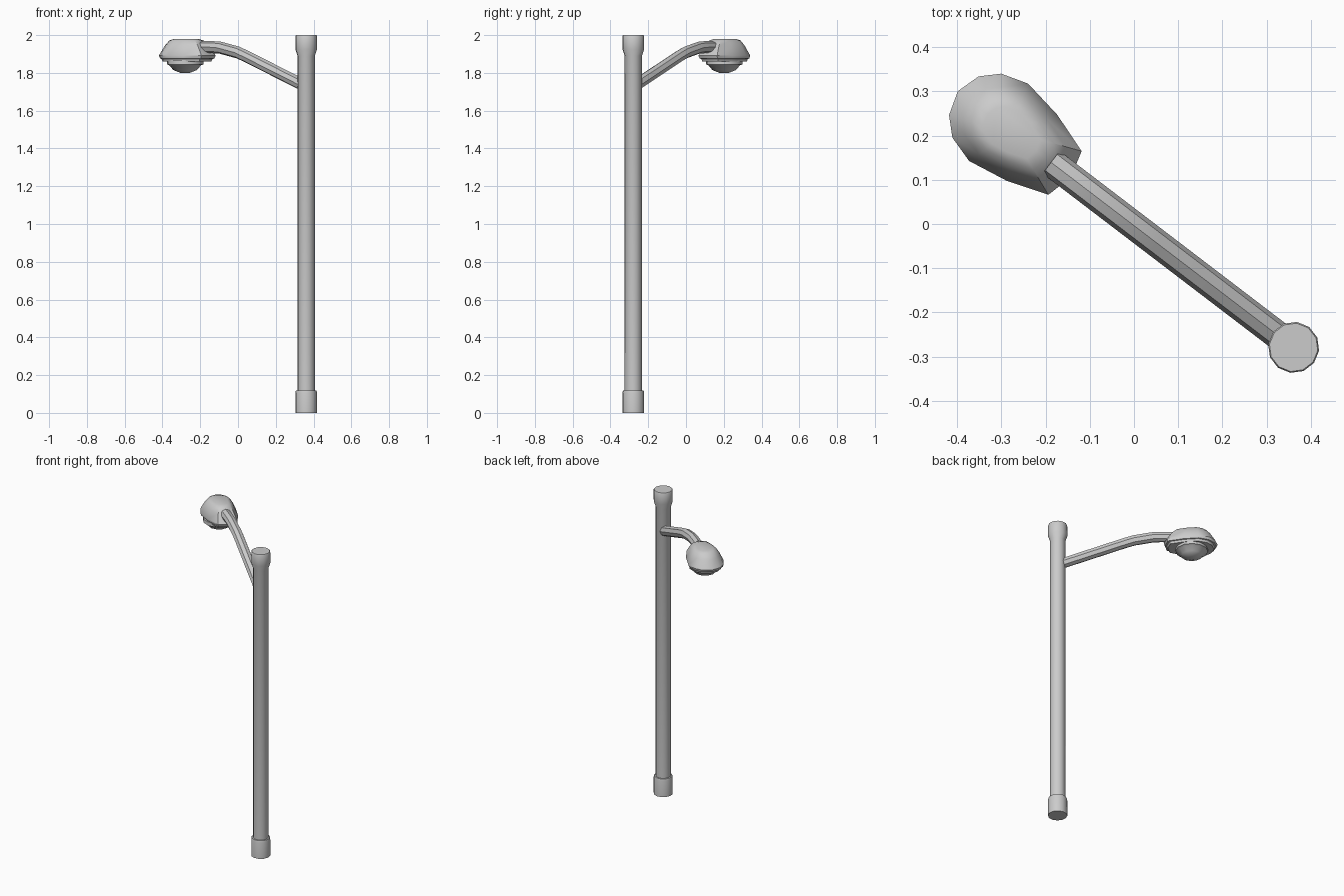
import bpy, bmesh
from math import cos, sin, tau, atan2, radians
from mathutils import Matrix, Vector

if "Cube" in bpy.data.objects:
    bpy.data.objects.remove(bpy.data.objects["Cube"])

POLE = Vector((0.361, -0.279, 0))
HEAD = Vector((-0.28, 0.21, 0))
ANGLE = atan2(HEAD.y - POLE.y, HEAD.x - POLE.x)


def loft(name, outline, levels, origin):
    """Stack scaled copies of a flat outline: levels are (scale, z) pairs."""
    bm = bmesh.new()
    rings = [[bm.verts.new((x * s, y * s, z)) for x, y in outline] for s, z in levels]
    n = len(outline)
    for a, b in zip(rings, rings[1:]):
        for i in range(n):
            j = (i + 1) % n
            bm.faces.new((a[i], a[j], b[j], b[i]))
    bm.faces.new(rings[0][::-1])
    bm.faces.new(rings[-1])
    bmesh.ops.recalc_face_normals(bm, faces=bm.faces)
    mesh = bpy.data.meshes.new(name)
    bm.to_mesh(mesh)
    bm.free()
    obj = bpy.data.objects.new(name, mesh)
    obj.matrix_world = Matrix.Translation(origin) @ Matrix.Rotation(ANGLE, 4, 'Z')
    bpy.context.collection.objects.link(obj)
    smooth(obj)
    return obj


def smooth(obj):
    bpy.ops.object.select_all(action='DESELECT')
    obj.select_set(True)
    bpy.context.view_layer.objects.active = obj
    bpy.ops.object.shade_smooth_by_angle(angle=radians(40))


circle = [(cos(tau * i / 12), sin(tau * i / 12)) for i in range(12)]

# Pole with thicker foot and cap
loft("pole", circle, [(0.058, 0), (0.058, 0.105), (0.055, 0.118), (0.046, 0.118),
                      (0.046, 1.89), (0.058, 1.925), (0.058, 1.994), (0.055, 2.0)], POLE)

# Curved arm, swept along (distance from pole, height)
path = [(0.02, 1.735), (0.40, 1.888), (0.455, 1.908), (0.57, 1.933), (0.62, 1.936), (0.69, 1.936)]
curve = bpy.data.curves.new("arm", 'CURVE')
curve.dimensions = '3D'
curve.bevel_depth = 0.032
curve.bevel_resolution = 2
curve.use_fill_caps = True
spline = curve.splines.new('POLY')
spline.points.add(len(path) - 1)
for p, (s, z) in zip(spline.points, path):
    p.co = (POLE.x + s * cos(ANGLE), POLE.y + s * sin(ANGLE), z, 1)
arm = bpy.data.objects.new("arm", curve)
bpy.context.collection.objects.link(arm)
bpy.ops.object.select_all(action='DESELECT')
arm.select_set(True)
bpy.context.view_layer.objects.active = arm
bpy.ops.object.convert(target='MESH')
smooth(bpy.context.object)

# Egg-shaped lamp housing, mirrored half outline
half = [(0.132, 0.055), (0.095, 0.091), (0.033, 0.110), (-0.062, 0.094), (-0.156, 0.062)]
egg = [(0.149, 0)] + half + [(-0.172, 0)] + [(x, -y) for x, y in reversed(half)]
loft("lamp_housing", egg, [(0.86, 1.860), (0.90, 1.874), (0.96, 1.876), (1.0, 1.892),
                           (0.77, 1.945), (0.61, 1.971), (0.43, 1.980)], HEAD)

# Lens under the housing
loft("lamp_lens", circle, [(0.025, 1.800), (0.063, 1.815), (0.084, 1.840),
                           (0.097, 1.845), (0.097, 1.868)], HEAD - Vector((0, 0.008, 0)))
